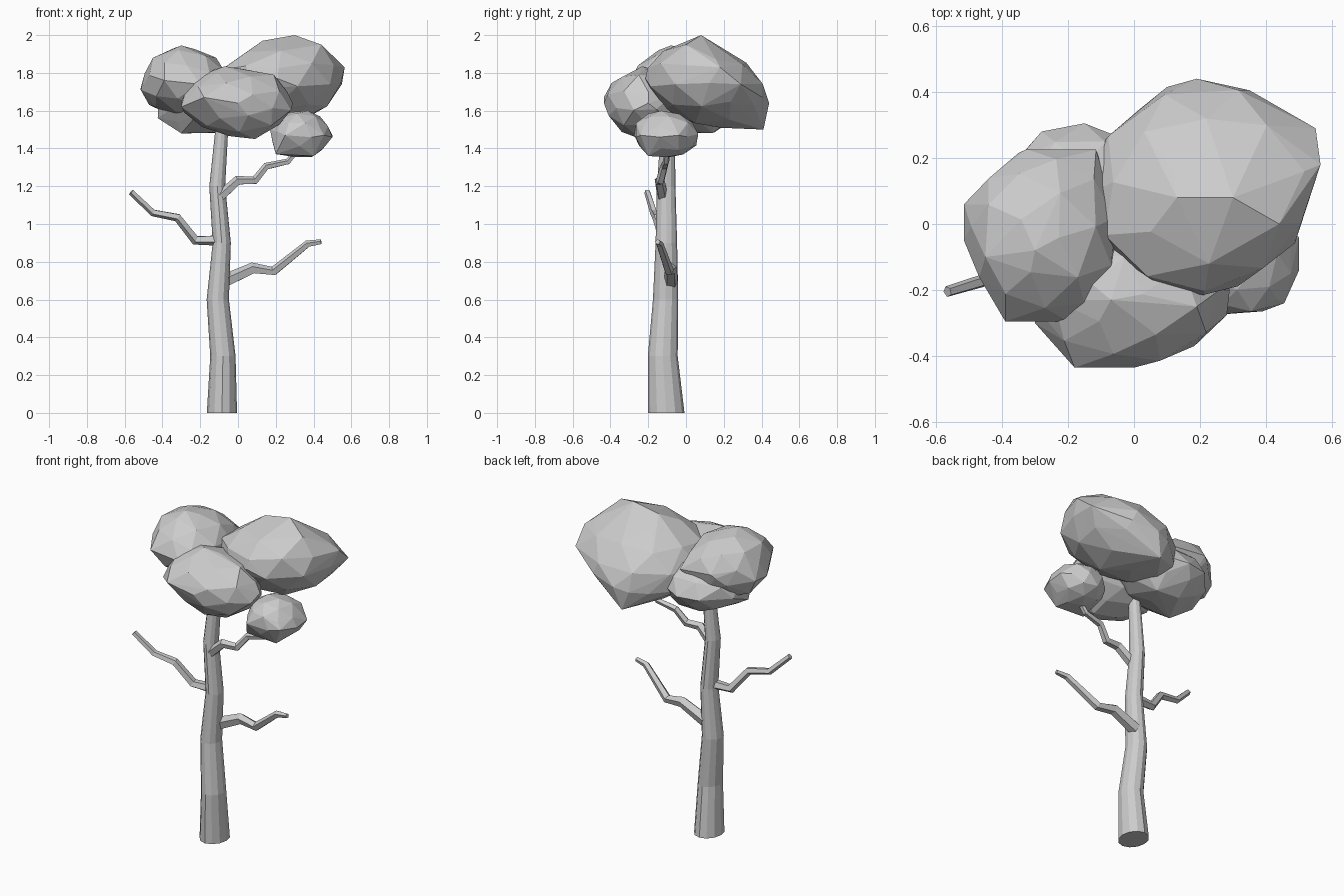
import bpy, bmesh, random
from math import cos, sin, pi, radians
from mathutils import Vector, Euler

if "Cube" in bpy.data.objects:
    bpy.data.objects.remove(bpy.data.objects["Cube"])


def finish(bm, name):
    bmesh.ops.recalc_face_normals(bm, faces=bm.faces)
    me = bpy.data.meshes.new(name)
    bm.to_mesh(me)
    bm.free()
    ob = bpy.data.objects.new(name, me)
    bpy.context.collection.objects.link(ob)
    return ob


# Skin a row of rings into a closed tube
def skin(name, rings):
    bm = bmesh.new()
    rows = [[bm.verts.new(p) for p in r] for r in rings]
    n = len(rows[0])
    for a, b in zip(rows, rows[1:]):
        for i in range(n):
            j = (i + 1) % n
            bm.faces.new((a[i], a[j], b[j], b[i]))
    bm.faces.new(rows[0])
    bm.faces.new(rows[-1])
    return finish(bm, name)


# Tapered branch following a bent path
def branch(name, path, r0, r1, sides=5):
    pts = [Vector(p) for p in path]
    rings = []
    for k, p in enumerate(pts):
        t = (pts[min(k + 1, len(pts) - 1)] - pts[max(k - 1, 0)]).normalized()
        u = t.cross(Vector((0, 1, 0))).normalized()
        v = t.cross(u)
        r = r0 + (r1 - r0) * k / (len(pts) - 1)
        rings.append([p + r * (u * cos(2 * pi * i / sides) + v * sin(2 * pi * i / sides))
                      for i in range(sides)])
    return skin(name, rings)


# Faceted leaf clump: hull of a tilted rough ellipsoid and a few prominent corners
def clump(name, lo, hi, tilt, seed, corners):
    rng = random.Random(seed)
    lo, hi = Vector(lo), Vector(hi)
    mid, half = (lo + hi) / 2, (hi - lo) / 2
    rot = Euler([radians(a) for a in tilt]).to_matrix()
    spin = Euler([rng.uniform(0, 1) for _ in range(3)]).to_matrix()
    bm = bmesh.new()
    bmesh.ops.create_icosphere(bm, subdivisions=2, radius=1)
    pts = [rot @ Vector([a * b for a, b in zip(spin @ v.co * rng.uniform(.93, 1.0), half)])
           for v in bm.verts]
    bm.free()
    # fit the rough ellipsoid just inside its bounds
    for i in range(3):
        m = max(abs(p[i]) for p in pts)
        for p in pts:
            p[i] *= half[i] * 0.97 / m
    bm = bmesh.new()
    for p in [mid + p for p in pts] + list(corners):
        bm.verts.new(p)
    res = bmesh.ops.convex_hull(bm, input=bm.verts)
    junk = {g for g in res["geom_interior"] + res["geom_unused"]
            if isinstance(g, bmesh.types.BMVert)}
    bmesh.ops.delete(bm, geom=list(junk), context='VERTS')
    return finish(bm, name)


# Trunk: x, y, z, x radius, y radius
trunk = [(-.085, -.105, 0, .08, .097), (-.08, -.123, .3, .067, .079),
         (-.107, -.108, .6, .059, .067), (-.086, -.104, .9, .048, .057),
         (-.11, -.105, 1.2, .042, .049), (-.086, -.096, 1.5, .034, .037),
         (-.08, -.095, 1.62, .03, .03)]
skin("trunk", [[(x + rx * cos(2 * pi * i / 12), y + ry * sin(2 * pi * i / 12), z)
                for i in range(12)] for x, y, z, rx, ry in trunk])

# Branches
branch("left_branch", [(-.1, -.11, .915), (-.225, -.115, .915), (-.32, -.155, 1.035),
                       (-.45, -.17, 1.06), (-.565, -.205, 1.17)], .03, .017)
branch("right_branch", [(-.075, -.08, .695), (.08, -.08, .765), (.19, -.09, .75),
                        (.37, -.14, .895), (.44, -.15, .905)], .038, .014)
branch("upper_branch", [(-.095, -.125, 1.145), (0, -.14, 1.23), (.09, -.135, 1.23),
                        (.15, -.115, 1.305), (.265, -.105, 1.33), (.33, -.1, 1.41)], .03, .014)

# Leaf clumps
clump("large_leaf_clump", (-.16, -.22, 1.49), (.565, .43, 1.97), (-26, -14, 0), 1,
      [(.3, .08, 2.0), (.15, .41, 1.5), (.19, .44, 1.64), (.35, .405, 1.67),
       (.55, .29, 1.74), (.565, .18, 1.83), (.44, 0, 1.95), (.21, -.215, 1.77),
       (.1, .415, 1.62), (.13, .08, 1.97)])
clump("left_leaf_clump", (-.515, -.295, 1.56), (-.04, .24, 1.94), (0, 6, 0), 2,
      [(-.515, .06, 1.72), (-.515, -.05, 1.71), (-.39, -.295, 1.76), (-.2, -.295, 1.74),
       (-.45, -.1, 1.88), (-.3, -.08, 1.945), (-.35, .215, 1.75), (-.115, .225, 1.75),
       (-.47, .05, 1.63)])
clump("front_leaf_clump", (-.31, -.43, 1.46), (.29, .0, 1.83), (8, 6, 0), 3,
      [(-.3, -.3, 1.62), (-.18, -.435, 1.67), (0, -.435, 1.64), (.17, -.37, 1.6),
       (-.07, -.23, 1.835), (.19, -.25, 1.79), (.29, -.2, 1.64), (.09, -.24, 1.45)])
clump("small_leaf_clump", (.165, -.28, 1.35), (.5, .07, 1.6), (-5, 0, 0), 4,
      [(.5, -.04, 1.47), (.5, -.14, 1.46), (.455, -.24, 1.47), (.25, -.275, 1.47),
       (.37, -.13, 1.6), (.2, -.2, 1.37), (.4, -.2, 1.36)])
clump("back_leaf_clump", (-.43, -.22, 1.48), (.12, .3, 1.8), (0, 0, 0), 5,
      [(-.3, -.05, 1.48), (-.05, .14, 1.482), (-.425, 0, 1.56), (-.15, .305, 1.62),
       (-.28, .28, 1.62), (-.2, .15, 1.485)])
